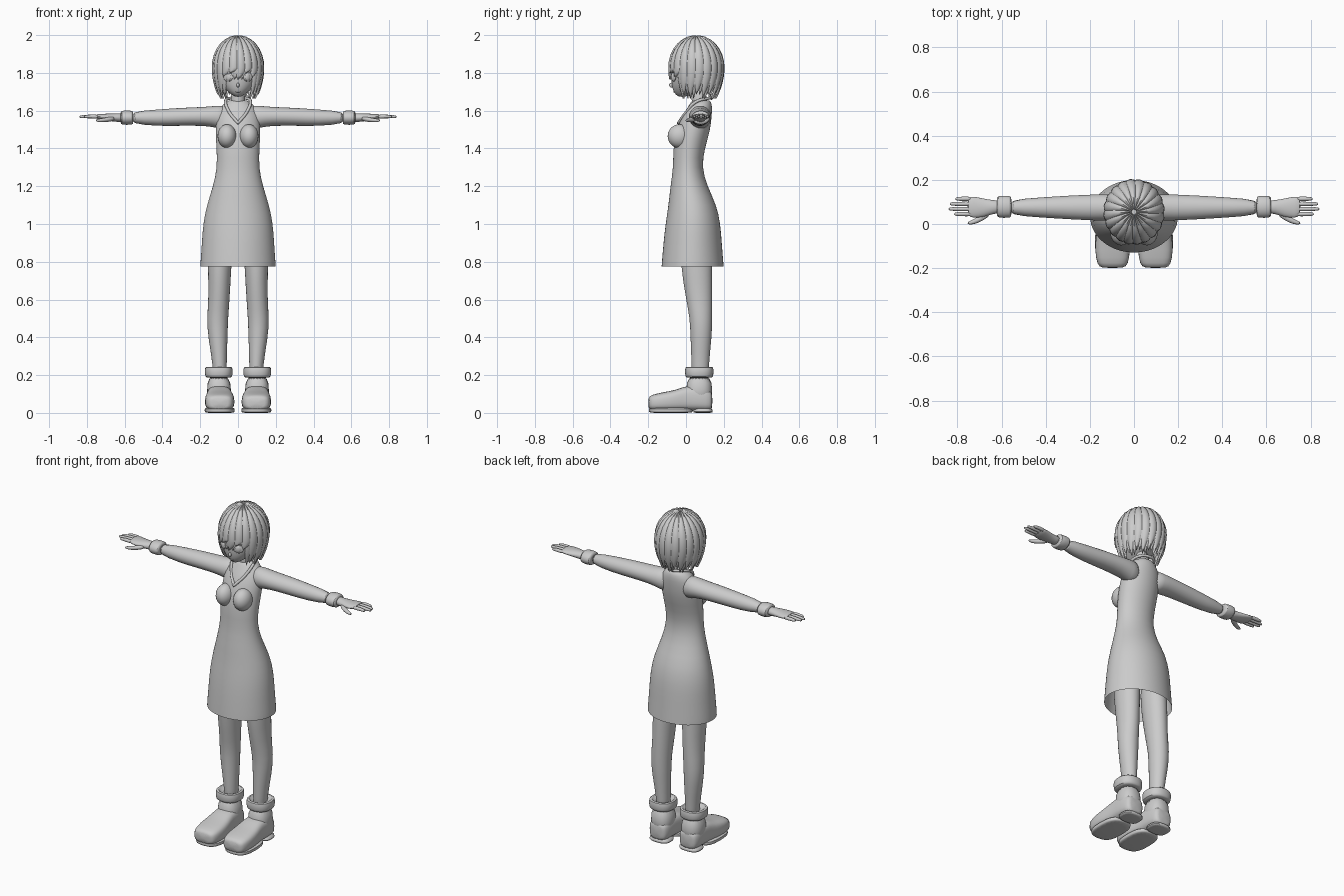
import bpy
import bmesh
from math import sin, cos, pi, radians, copysign
from mathutils import Matrix, Vector, Euler

default = bpy.data.objects.get("Cube")
if default:
    bpy.data.objects.remove(default, do_unlink=True)

grey = bpy.data.materials.new("plain_grey")
grey.use_nodes = True
grey.diffuse_color = (0.6, 0.6, 0.6, 1)
shader = next(n for n in grey.node_tree.nodes if n.type == "BSDF_PRINCIPLED")
shader.inputs["Base Color"].default_value = grey.diffuse_color


def finish(name, bm, mirror=False, subdivide=False, angle=60):
    """Turn a bmesh into a smooth shaded object."""
    bmesh.ops.recalc_face_normals(bm, faces=bm.faces)
    mesh = bpy.data.meshes.new(name)
    bm.to_mesh(mesh)
    bm.free()
    mesh.materials.append(grey)
    mesh.shade_smooth()
    mesh.set_sharp_from_angle(angle=radians(angle))
    obj = bpy.data.objects.new(name, mesh)
    bpy.context.collection.objects.link(obj)
    if mirror:
        obj.modifiers.new("both_sides", "MIRROR")
    if subdivide:
        obj.modifiers.new("smooth", "SUBSURF").levels = 1
        obj.modifiers["smooth"].render_levels = 1
    return obj


def skin(bm, rings, caps=True):
    """Bridge rings of points with quads."""
    loops = [[bm.verts.new(p) for p in ring] for ring in rings]
    count = len(loops[0])
    for low, high in zip(loops, loops[1:]):
        for i in range(count):
            j = (i + 1) % count
            bm.faces.new((low[i], low[j], high[j], high[i]))
    if caps:
        bm.faces.new(loops[0])
        bm.faces.new(loops[-1])


def loft(name, axis, sections, mirror=True, caps=True, power=1.0, sides=20):
    """Sections are (position, centre a, centre b, radius a, radius b)."""
    place = {"x": lambda u, a, b: (u, a, b),
             "y": lambda u, a, b: (a, u, b),
             "z": lambda u, a, b: (a, b, u)}[axis]

    def shape(value):
        return copysign(abs(value) ** power, value)

    turns = [2 * pi * i / sides for i in range(sides)]
    rings = [[place(u, ca + ra * shape(cos(t)), cb + rb * shape(sin(t)))
              for t in turns] for u, ca, cb, ra, rb in sections]
    bm = bmesh.new()
    skin(bm, rings, caps)
    return finish(name, bm, mirror, True)


def ellipsoid(name, centre, radii, turn=0, mirror=True):
    bm = bmesh.new()
    matrix = Matrix.LocRotScale(Vector(centre), Euler((0, 0, turn)), Vector(radii))
    bmesh.ops.create_uvsphere(bm, u_segments=24, v_segments=16, radius=1, matrix=matrix)
    return finish(name, bm, mirror)


# Dress: open at the hem, closing in around the neck
loft("dress", "z", [
    (.775, 0, .035, .2, .165), (.79, 0, .035, .2, .164), (.9, 0, .035, .192, .155),
    (1, 0, .037, .186, .146), (1.1, 0, .035, .166, .128), (1.2, 0, .015, .132, .098),
    (1.3, 0, .008, .11, .075), (1.4, 0, .015, .114, .084), (1.5, 0, .04, .12, .09),
    (1.58, 0, .06, .115, .077), (1.62, 0, .075, .09, .064), (1.65, 0, .08, .064, .052),
    (1.655, 0, .08, .04, .04)], mirror=False, caps=False, sides=32)
ellipsoid("bust", (.058, -.035, 1.465), (.05, .062, .063))

# Collar following the V neckline
half = [(.045, 0, 1.59), (.066, .05, 1.645), (.045, .115, 1.665)]
path = [(0, -.04, 1.535)] + half + [(0, .135, 1.665)] + [(-x, y, z) for x, y, z in half[::-1]]
curve = bpy.data.curves.new("collar", "CURVE")
curve.dimensions = "3D"
curve.bevel_depth = .008
curve.materials.append(grey)
spline = curve.splines.new("BEZIER")
spline.bezier_points.add(len(path) - 1)
for point, spot in zip(spline.bezier_points, path):
    point.co = spot
    point.handle_left_type = point.handle_right_type = "AUTO"
spline.bezier_points[0].handle_left_type = "VECTOR"
spline.bezier_points[0].handle_right_type = "VECTOR"
spline.use_cyclic_u = True
bpy.context.collection.objects.link(bpy.data.objects.new("collar", curve))

# Sleeves and cuffs
loft("sleeve", "x", [
    (.05, .075, 1.56, .055, .07), (.11, .075, 1.568, .061, .06), (.17, .075, 1.57, .06, .05),
    (.3, .075, 1.568, .054, .048), (.42, .075, 1.562, .046, .045), (.58, .075, 1.563, .035, .032)])
loft("sleeve_cuff", "x", [
    (.555, .078, 1.563, .04, .03), (.558, .078, 1.563, .05, .037), (.59, .078, 1.563, .051, .039),
    (.618, .078, 1.563, .05, .037), (.622, .078, 1.563, .035, .028)])

# Hands
loft("palm", "x", [
    (.6, .078, 1.563, .03, .026), (.64, .077, 1.563, .031, .023), (.68, .073, 1.565, .043, .02),
    (.73, .076, 1.568, .05, .015), (.755, .08, 1.57, .045, .012)], sides=16)
for label, y, reach in [("index", .045, .815), ("middle", .068, .84),
                        ("ring", .091, .835), ("little", .114, .81)]:
    loft(label + "_finger", "x", [
        (.73, y, 1.568, .012, .012), (.78, y, 1.57, .011, .011),
        (reach - .01, y, 1.568, .009, .009), (reach, y, 1.568, .005, .005)], sides=8)
loft("thumb", "x", [
    (.65, .055, 1.56, .02, .014), (.69, .028, 1.552, .018, .014),
    (.73, .007, 1.548, .012, .011), (.755, .004, 1.548, .006, .006)], sides=8)

# Legs
loft("leg", "z", [
    (.98, .092, .05, .07, .085), (.78, .097, .055, .063, .085), (.6, .1, .07, .056, .07),
    (.5, .109, .08, .057, .06), (.4, .107, .08, .052, .057), (.25, .096, .075, .036, .045),
    (.15, .096, .075, .036, .045)])

# Boots: foot, shaft, folded top and two-part sole
loft("boot_foot", "y", [
    (-.2, .097, .052, .05, .03), (-.185, .097, .054, .071, .042), (-.12, .097, .06, .081, .05),
    (-.05, .097, .066, .076, .056), (0, .098, .078, .066, .067), (.08, .1, .078, .066, .067),
    (.13, .1, .065, .057, .055), (.14, .1, .065, .04, .04)], power=.65)
loft("boot_shaft", "z", [
    (.05, .1, .07, .066, .07), (.12, .1, .07, .064, .07), (.2, .102, .07, .06, .065)], power=.85)
loft("boot_top", "z", [
    (.185, .102, .07, .06, .064), (.19, .102, .07, .072, .074), (.215, .102, .07, .075, .077),
    (.243, .102, .07, .074, .076), (.247, .102, .07, .06, .062), (.22, .1, .07, .045, .05)], power=.85)
loft("boot_front_sole", "z", [
    (0, .097, -.08, .074, .11), (.003, .097, -.08, .08, .117), (.024, .097, -.08, .082, .12),
    (.03, .097, -.08, .07, .1)], power=.7)
loft("boot_heel", "z", [
    (0, .099, .09, .06, .048), (.003, .099, .09, .066, .053), (.03, .099, .09, .066, .053)], power=.7)

# Neck and head
loft("neck", "z", [
    (1.58, 0, .08, .05, .05), (1.64, 0, .073, .037, .04), (1.74, 0, .06, .036, .04)], mirror=False)
loft("head", "z", [
    (1.673, 0, -.022, .014, .016), (1.685, 0, -.013, .034, .042), (1.705, 0, .004, .062, .072),
    (1.735, 0, .024, .091, .1), (1.78, 0, .042, .113, .122), (1.85, 0, .05, .12, .13),
    (1.92, 0, .055, .1, .11), (1.97, 0, .055, .05, .06)], mirror=False, sides=28)
ellipsoid("nose", (0, -.076, 1.735), (.008, .014, .012), mirror=False)
ellipsoid("eye", (.052, -.067, 1.778), (.027, .007, .024), radians(27))
ellipsoid("iris", (.051, -.071, 1.778), (.015, .007, .019), radians(27))
ellipsoid("mouth", (0, -.062, 1.7), (.014, .006, .003), mirror=False)
ellipsoid("ear", (.112, .05, 1.775), (.012, .022, .035))


def hair_point(turn, step, lift, end):
    """Point on the hair shell; step runs from the crown to the tip."""
    middle = 1.83
    if step < .5:
        spread, z = sin(step * pi), middle + .17 * lift * cos(step * pi)
    else:
        drop = (2 * step - 1) * (middle - end)
        spread, z = 1 - .27 * (drop / .16) ** 2, middle - drop
    return (.14 * spread * lift * sin(turn), .055 - .15 * spread * lift * cos(turn), z)


def hair_lock(bm, turn, width, end, scale):
    outline = [(-1, .92), (-.6, .975), (0, 1), (.6, .975), (1, .92), (0, .87)]
    rings = []
    for i in range(15):
        step = .03 + .97 * i / 14
        taper = 1 if step < .6 else max(.04, 1 - ((step - .6) / .4) ** 2)
        sway = turn + .12 * sin(step * pi)
        rings.append([hair_point(sway + side * width * taper, step, lift * scale, end)
                      for side, lift in outline])
    skin(bm, rings)


# Hair: an inner and an outer layer of tapering locks, fringe shorter than the rest
for layer, scale, shift in [("inner", .955, .5), ("outer", 1, 0)]:
    bm = bmesh.new()
    count = 20
    for i in range(count):
        around = (i + shift) * 360 / count
        from_front = min(around, 360 - around)
        if from_front < 10:
            end = 1.765
        elif from_front < 45:
            end = 1.8 if i % 2 else 1.78
        else:
            end = 1.665 + .02 * (i % 2)
        hair_lock(bm, radians(around), radians(12), end, scale)
    finish(layer + "_hair", bm, angle=50)
